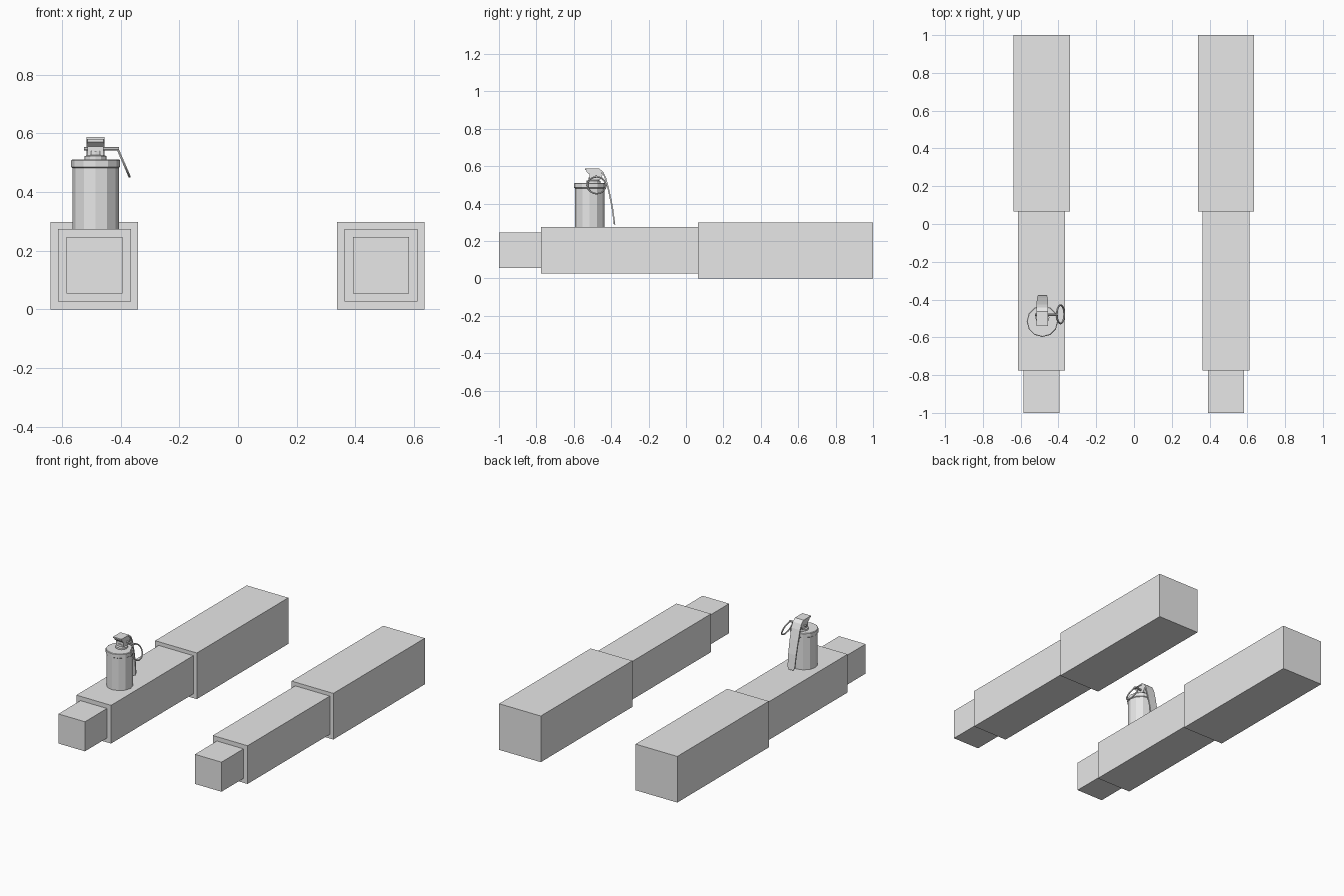
import bpy, bmesh, math
from mathutils import Matrix, Vector

if "Cube" in bpy.data.objects:
    bpy.data.objects.remove(bpy.data.objects["Cube"])

grey = bpy.data.materials.new("plain_grey")
grey.diffuse_color = (0.8, 0.8, 0.8, 1)
grey.use_nodes = True
grey.node_tree.nodes["Principled BSDF"].inputs["Base Color"].default_value = grey.diffuse_color


def finish(name, bm):
    bmesh.ops.recalc_face_normals(bm, faces=bm.faces)
    me = bpy.data.meshes.new(name)
    bm.to_mesh(me)
    bm.free()
    me.materials.append(grey)
    ob = bpy.data.objects.new(name, me)
    bpy.context.collection.objects.link(ob)
    return ob


def box(name, cx, y0, y1, z0, z1, w):
    bm = bmesh.new()
    m = Matrix.Translation((cx, (y0 + y1) / 2, (z0 + z1) / 2)) @ Matrix.Diagonal((w, y1 - y0, z1 - z0, 1))
    bmesh.ops.create_cube(bm, size=1, matrix=m)
    return finish(name, bm)


def lathe(name, centre, profile, sides):
    """Stack of rings (radius, z) closed at both ends."""
    bm = bmesh.new()
    rings = [[bm.verts.new((centre[0] + r * math.cos(2 * math.pi * i / sides),
                            centre[1] + r * math.sin(2 * math.pi * i / sides), z))
              for i in range(sides)] for r, z in profile]
    for a, b in zip(rings, rings[1:]):
        for i in range(sides):
            j = (i + 1) % sides
            bm.faces.new((a[i], a[j], b[j], b[i]))
    bm.faces.new(rings[0])
    bm.faces.new(rings[-1])
    return finish(name, bm)


def prism_x(name, cx, width, outline):
    """Side outline (y, z) extruded across x."""
    bm = bmesh.new()
    a = [bm.verts.new((cx - width / 2, y, z)) for y, z in outline]
    b = [bm.verts.new((cx + width / 2, y, z)) for y, z in outline]
    n = len(outline)
    for i in range(n):
        j = (i + 1) % n
        bm.faces.new((a[i], a[j], b[j], b[i]))
    bm.faces.new(a)
    bm.faces.new(b)
    return finish(name, bm)


# Two stepped arms
for side, cx in (("left", -0.489), ("right", 0.487)):
    box(side + "_upper_arm", cx, 0.065, 1.0, 0.0, 0.298, 0.298)
    box(side + "_forearm", cx, -0.775, 0.065, 0.027, 0.274, 0.248)
    box(side + "_hand", cx, -1.0, -0.775, 0.055, 0.246, 0.19)

# Canister body with a raised rim, and the collar on top
GX, GY = -0.485, -0.515
lathe("canister", (GX, GY),
      [(0.079, 0.27), (0.079, 0.482), (0.083, 0.485), (0.083, 0.508), (0.08, 0.511)], 12)
lathe("collar", (GX, -0.495), [(0.037, 0.508), (0.037, 0.522), (0.026, 0.526), (0.026, 0.54)], 12)

# Fuze head with an overhanging cap
prism_x("fuze_head", GX, 0.054,
        [(-0.515, 0.525), (-0.46, 0.525), (-0.445, 0.555), (-0.46, 0.58),
         (-0.532, 0.58), (-0.532, 0.57), (-0.515, 0.555)])

# Bent safety lever, narrowing towards its tip: (y, z, half width)
path = [(-0.54, 0.583, 0.031), (-0.465, 0.583, 0.031), (-0.445, 0.567, 0.031),
        (-0.43, 0.535, 0.031), (-0.413, 0.47, 0.03), (-0.395, 0.385, 0.028),
        (-0.384, 0.305, 0.025), (-0.382, 0.289, 0.016)]
bm = bmesh.new()
rows = [[bm.verts.new((GX + s * w, y, z)) for s in (-1, 1)] for y, z, w in path]
for a, b in zip(rows, rows[1:]):
    bm.faces.new((a[0], a[1], b[1], b[0]))
lever = finish("safety_lever", bm)
mod = lever.modifiers.new("thickness", "SOLIDIFY")
mod.thickness = 0.008
mod.offset = 0

# Pull pin
bm = bmesh.new()
bmesh.ops.create_cone(bm, cap_ends=True, segments=8, radius1=0.006, radius2=0.006, depth=0.12,
                      matrix=Matrix.Translation((-0.465, -0.48, 0.547)) @ Matrix.Rotation(math.pi / 2, 4, 'Y'))
finish("pull_pin", bm)

# Pull ring hanging outwards from the pin
bpy.ops.mesh.primitive_torus_add(major_segments=20, minor_segments=6, major_radius=0.049, minor_radius=0.0045,
                                 location=(-0.389, -0.478, 0.498), rotation=(0, math.radians(66.7), 0))
ring = bpy.context.object
ring.name = "pull_ring"
ring.data.materials.append(grey)
